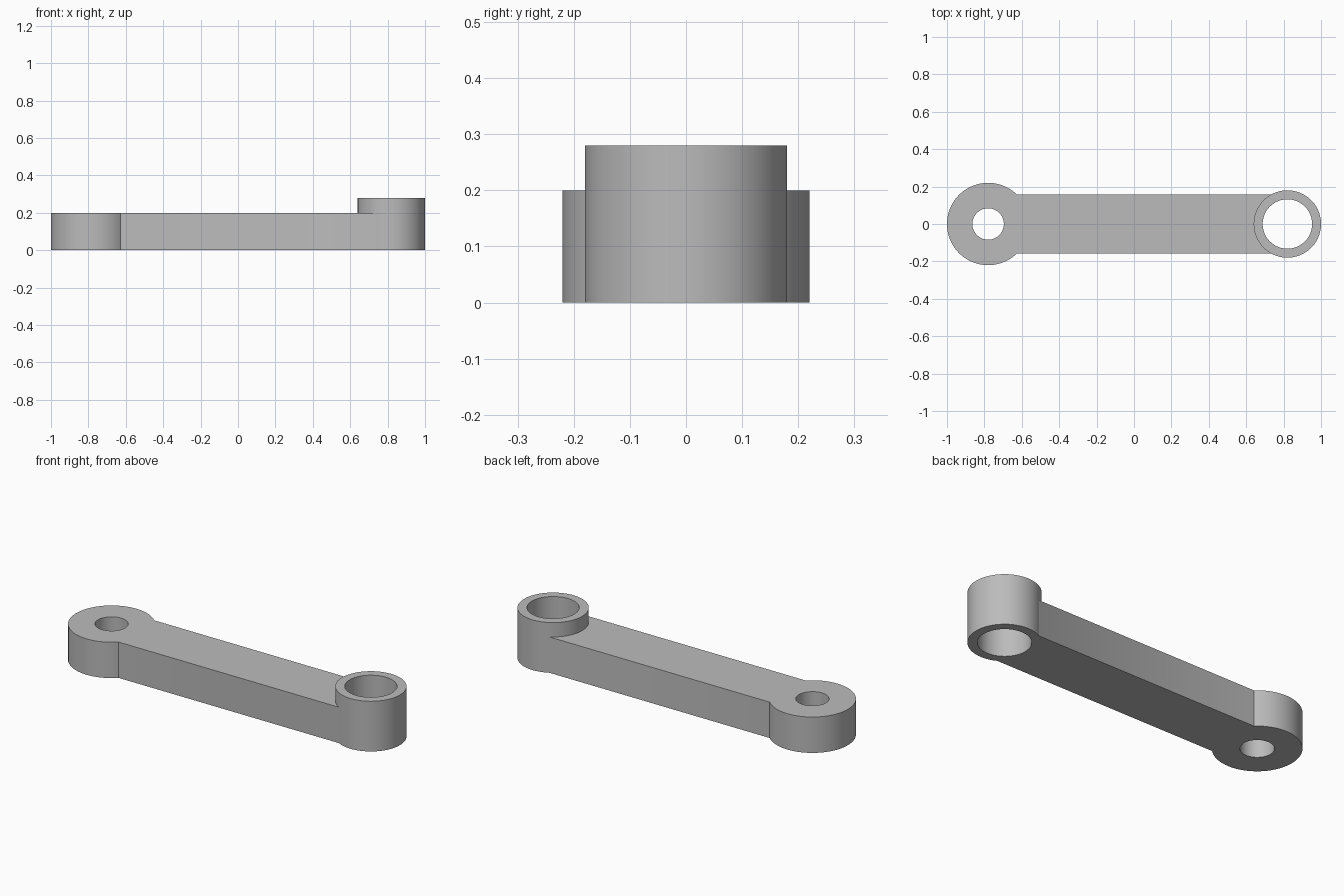
import bpy

if "Cube" in bpy.data.objects:
    bpy.data.objects.remove(bpy.data.objects["Cube"])

ARM_HEIGHT, ARM_WIDTH = 0.20, 0.316
BOSS_X, BOSS_RADIUS, BOSS_BORE = -0.78, 0.22, 0.084
COLLAR_X, COLLAR_RADIUS, COLLAR_BORE, COLLAR_HEIGHT = 0.82, 0.18, 0.132, 0.28

steel = bpy.data.materials.new("steel grey")
steel.use_nodes = True
colour = (0.5, 0.5, 0.5, 1)
steel.diffuse_color = colour
steel.node_tree.nodes["Principled BSDF"].inputs["Base Color"].default_value = colour


def cylinder(name, x, radius, bottom, top):
    bpy.ops.mesh.primitive_cylinder_add(
        vertices=96, radius=radius, depth=top - bottom,
        location=(x, 0, (bottom + top) / 2))
    obj = bpy.context.object
    obj.name = name
    obj.data.materials.append(steel)
    return obj


def combine(target, tool, operation):
    mod = target.modifiers.new(tool.name, "BOOLEAN")
    mod.operation = operation
    mod.solver = "EXACT"
    mod.object = tool
    bpy.context.view_layer.objects.active = target
    bpy.ops.object.modifier_apply(modifier=mod.name)
    bpy.data.objects.remove(tool)


# Straight bar between the two bore centres
bpy.ops.mesh.primitive_cube_add(size=1, location=((BOSS_X + COLLAR_X) / 2, 0, ARM_HEIGHT / 2))
arm = bpy.context.object
arm.name = "link_arm"
arm.scale = (COLLAR_X - BOSS_X, ARM_WIDTH, ARM_HEIGHT)
bpy.ops.object.transform_apply(location=True, rotation=False, scale=True)
arm.data.materials.append(steel)

# Flush round boss and raised collar, merged into the bar
combine(arm, cylinder("boss", BOSS_X, BOSS_RADIUS, 0, ARM_HEIGHT), "UNION")
combine(arm, cylinder("collar", COLLAR_X, COLLAR_RADIUS, 0, COLLAR_HEIGHT), "UNION")

# Through bores
combine(arm, cylinder("boss_bore", BOSS_X, BOSS_BORE, -0.1, 0.5), "DIFFERENCE")
combine(arm, cylinder("collar_bore", COLLAR_X, COLLAR_BORE, -0.1, 0.5), "DIFFERENCE")

# Smooth round walls, crisp rims
bpy.ops.object.select_all(action="DESELECT")
arm.select_set(True)
bpy.context.view_layer.objects.active = arm
bpy.ops.object.shade_smooth_by_angle(angle=0.5)
